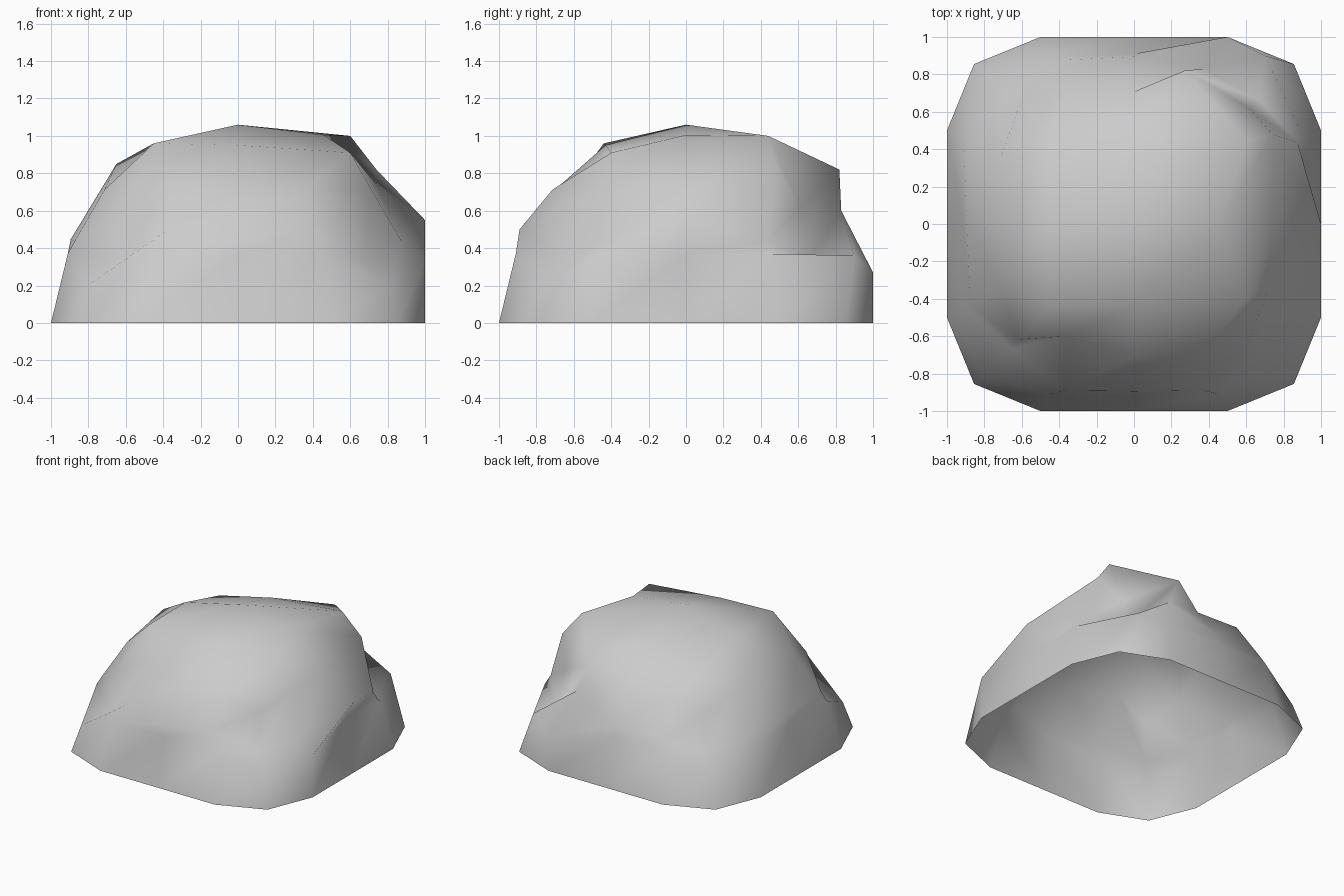
import bpy, bmesh
from mathutils import Vector

if "Cube" in bpy.data.objects:
    bpy.data.objects.remove(bpy.data.objects["Cube"])

# Boulder: upper half of a rounded 4x4 cube on a flared foot, with a few hand dents.
# Key (i, j, k): i, j = -2..2 across, k = -1 foot, 0 rim, 1 shoulder, 2 crown.
DENTS = {
    (2, -1, 0): (1, -.5, .33),
    (1, 2, 0): (.5, 1, .27),
    (2, 2, 0): (.7, .9, .36),
    (2, 0, 1): (1, 0, .55),
    (1, 2, 1): (.37, .83, .6),
    (-1, -2, 1): (-.37, -.89, .5),
    (1, -2, 1): (.37, -.89, .5),
    (-1, -2, 2): (-.36, -.6, .74),
    (2, 0, 2): (.74, 0, .74),
    (2, 1, 2): (.74, .48, .82),
    (1, 2, 2): (.27, .82, .82),
    (-2, 0, 2): (-.65, 0, .85),
    (-1, -1, 2): (-.45, -.44, .96),
    (1, -1, 2): (.6, -.4, .91),
    (1, 1, 2): (.6, .44, 1),
}


def place(i, j, k):
    if (i, j, k) in DENTS:
        return Vector(DENTS[i, j, k])
    corner = abs(i) == 2 and abs(j) == 2
    if k < 1:  # flared foot and its rim
        s = .855 if corner else 1
        if k == 0:
            s *= .94 if corner else .91
        rim = .2 if corner else .37
        return Vector((i / 2 * s, j / 2 * s, rim * (k + 1)))
    if max(abs(i), abs(j)) < 2:  # gently domed top, tilted to the left
        return Vector((i * .46, j * .43, 1.06 - .08 * abs(i) - .11 * abs(j) + .025 * i))
    # rounded sides
    edge = i * j and not (corner and k == 1)
    return Vector((i, j, k)).normalized() * (1.07 if edge else 1)


bm = bmesh.new()
verts = {}


def quad(*keys):
    for k in keys:
        if k not in verts:
            verts[k] = bm.verts.new(place(*k))
    bm.faces.new([verts[k] for k in keys])


# crown
for i in range(-2, 2):
    for j in range(-2, 2):
        quad((i, j, 2), (i + 1, j, 2), (i + 1, j + 1, 2), (i, j + 1, 2))

# sides, walked counterclockwise; the underside stays open
walk = []
x, y = -2, -2
for dx, dy in ((1, 0), (0, 1), (-1, 0), (0, -1)):
    for _ in range(4):
        walk.append((x, y))
        x, y = x + dx, y + dy
for a, b in zip(walk, walk[1:] + walk[:1]):
    for k in range(-1, 2):
        quad((*a, k), (*b, k), (*b, k + 1), (*a, k + 1))

for f in bm.faces:
    f.smooth = True
mesh = bpy.data.meshes.new("boulder")
bm.to_mesh(mesh)
bm.free()
bpy.context.collection.objects.link(bpy.data.objects.new("boulder", mesh))
